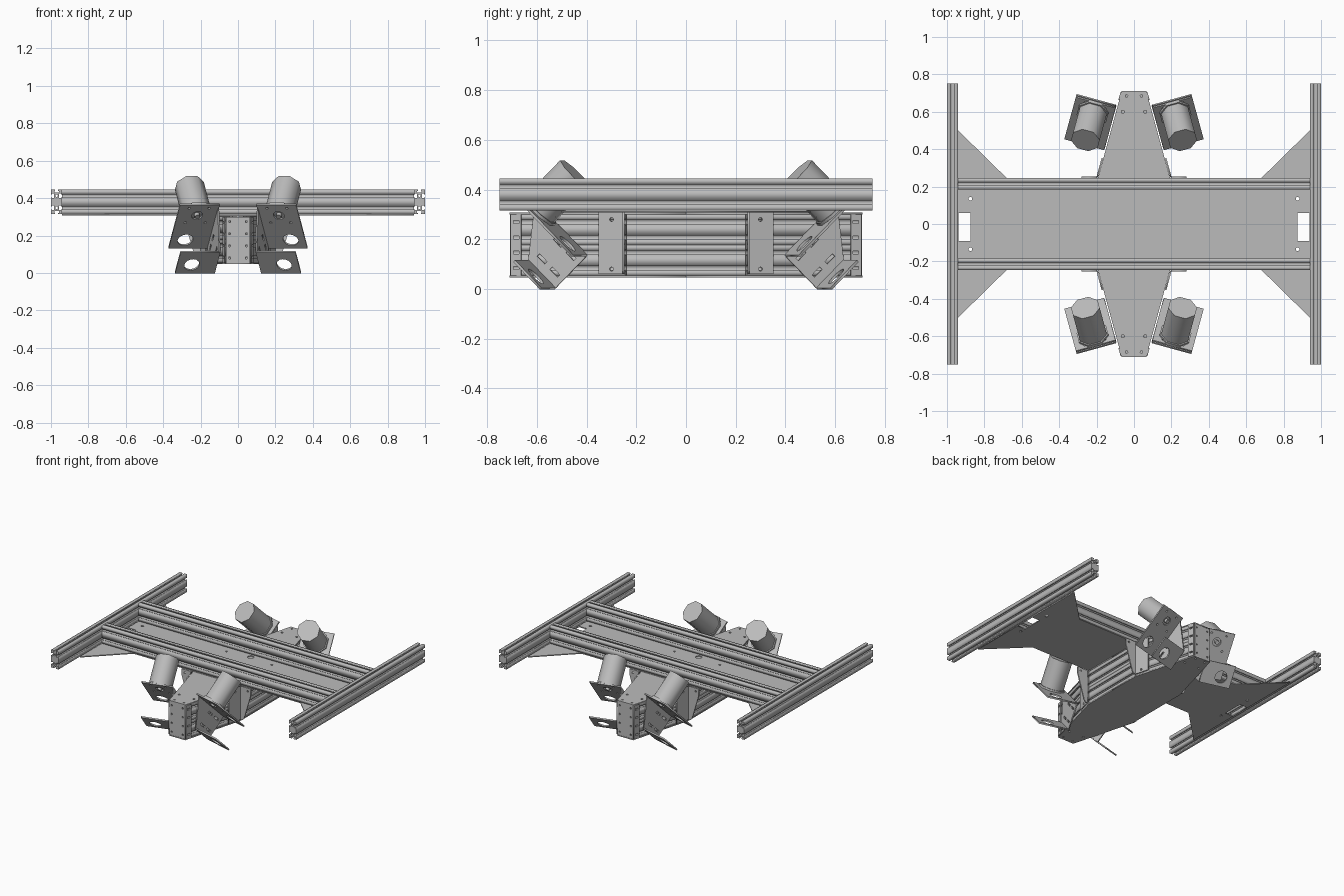
import bpy
import math
from mathutils import Matrix, Vector

old = bpy.data.objects.get("Cube")
if old:
    bpy.data.objects.remove(old, do_unlink=True)

grey = bpy.data.materials.new("aluminium_grey")
grey.use_nodes = True
colour = (0.5, 0.5, 0.5, 1)
grey.diffuse_color = colour
grey.node_tree.nodes["Principled BSDF"].inputs["Base Color"].default_value = colour

UP = Vector((0, 0, 1))


def frame(origin, x, y, z):
    m = Matrix((x, y, z)).transposed().to_4x4()
    m.translation = origin
    return m


def circle(x, y, r, n=16, turn=0.0):
    return [(x + r * math.cos(turn + math.tau * i / n),
             y + r * math.sin(turn + math.tau * i / n)) for i in range(n)]


def rect(x0, x1, y0, y1):
    return [(x0, y0), (x1, y0), (x1, y1), (x0, y1)]


def slab(name, loops, thick, matrix):
    """Solid from a flat outline (first loop) with holes (other loops)."""
    curve = bpy.data.curves.new(name, "CURVE")
    curve.dimensions = "2D"
    curve.fill_mode = "BOTH"
    curve.extrude = thick / 2
    for loop in loops:
        spline = curve.splines.new("POLY")
        spline.points.add(len(loop) - 1)
        for p, (x, y) in zip(spline.points, loop):
            p.co = (x, y, 0, 1)
        spline.use_cyclic_u = True
    temp = bpy.data.objects.new(name + "_outline", curve)
    bpy.context.collection.objects.link(temp)
    deps = bpy.context.evaluated_depsgraph_get()
    mesh = bpy.data.meshes.new_from_object(temp.evaluated_get(deps))
    bpy.data.objects.remove(temp, do_unlink=True)
    mesh.transform(matrix)
    if matrix.determinant() < 0:
        mesh.flip_normals()
    mesh.materials.clear()
    mesh.materials.append(grey)
    obj = bpy.data.objects.new(name, mesh)
    bpy.context.collection.objects.link(obj)
    return obj


def flat(name, loops, z, thick=0.007):
    return slab(name, loops, thick, Matrix.Translation((0, 0, z)))


def slotted_profile(w, h):
    """Rectangular rail section with T-slots and two bores."""
    corners = [Vector(c) for c in rect(-w / 2, w / 2, -h / 2, h / 2)]
    pts = []
    for i, a in enumerate(corners):
        b = corners[(i + 1) % 4]
        along = (b - a).normalized()
        inward = Vector((-along.y, along.x))
        pts.append(tuple(a))
        for f in ((0.5,) if i % 2 == 0 else (0.25, 0.75)):
            c = a.lerp(b, f)
            for u, d in ((-1, 0), (-1, 0.4), (-1.5, 0.4), (-1.5, 1),
                         (1.5, 1), (1.5, 0.4), (1, 0.4), (1, 0)):
                pts.append(tuple(c + along * u * 0.008 + inward * d * 0.016))
    return [pts] + [circle(0, s * h / 4, 0.007, 10) for s in (-1, 1)]


def rail(name, p0, p1, z, h=0.13):
    a, b = Vector((*p0, z)), Vector((*p1, z))
    d = (b - a).normalized()
    slab(name, slotted_profile(0.06, h), (b - a).length,
         frame((a + b) / 2, UP.cross(d), UP, d))


# Upper frame: two long side rails and two cross rails
for s, tag in ((1, "left"), (-1, "right")):
    rail("side_rail_" + tag, (s * 0.97, -0.75), (s * 0.97, 0.75), 0.38)
for s, tag in ((1, "back"), (-1, "front")):
    rail("cross_rail_" + tag, (-0.94, s * 0.215), (0.94, s * 0.215), 0.38)

# Deck plate with corner gussets, windows and bolt holes
quarter = [(0.94, 0.5), (0.68, 0.245)]
deck = quarter + [(-x, y) for x, y in reversed(quarter)]
deck += [(-x, -y) for x, y in deck]
holes = [rect(-0.007, 0.007, -0.007, 0.007)]
for s in (-1, 1):
    holes.append(rect(s * 0.905 - 0.032, s * 0.905 + 0.032, -0.09, 0.06))
    holes += [circle(s * 0.15, 0, 0.022), circle(0, s * 0.15, 0.022)]
    for k in (-1, 1):
        holes += [circle(s * 0.875, k * 0.135, 0.01, 10),
                  circle(s * 0.185, k * 0.13, 0.008, 10)]
flat("deck_plate", [deck] + holes, 0.311)

# Pod top plate and split floor plates
half = [(0.193, 0), (0.193, 0.245), (0.066, 0.71)]
half += [(-x, y) for x, y in reversed(half)]
for s, tag in ((1, "back"), (-1, "front")):
    outline = [(x, s * y) for x, y in half]
    bolts = [circle(k * 0.04, s * 0.685, 0.007, 8) for k in (-1, 1)]
    bolts += [circle(k * 0.06, s * 0.6, 0.008, 8) for k in (-1, 1)]
    flat("pod_top_" + tag, [outline] + bolts, 0.304)
    flat("pod_floor_" + tag, [outline] + bolts, 0.05)
    # End panel closing the tip
    bolts = [circle(k * 0.045, z, 0.006, 8)
             for k in (-1, 1) for z in (0.08, 0.145, 0.21, 0.275)]
    slab("pod_end_" + tag, [rect(-0.064, 0.064, 0.054, 0.3)] + bolts, 0.007,
         frame(Vector((0, s * 0.705, 0)), Vector((1, 0, 0)), UP, Vector((0, 1, 0))))

# Pod walls: two stacked rails on each straight side
for z in (0.115, 0.239):
    for sx in (-1, 1):
        rail("pod_wall_rail", (sx * 0.161, -0.24), (sx * 0.161, 0.24), z, 0.124)

# Four angled corners: wall rails, hanger, thruster bracket and motor
SLANT = math.radians(15.3)
for sx, side in ((1, "left"), (-1, "right")):
    for sy, end in ((1, "back"), (-1, "front")):
        tag = "_" + end + "_" + side
        out = Vector((sx * math.cos(SLANT), sy * math.sin(SLANT), 0))
        back = Vector((sx * math.sin(SLANT), -sy * math.cos(SLANT), 0))
        for z in (0.115, 0.239):
            rail("pod_slant_rail" + tag, (sx * 0.161, sy * 0.237),
                 (sx * 0.036, sy * 0.692), z, 0.124)

        # Bent end tab with slots over the rail tips
        tip = Vector((sx * 0.066, sy * 0.705, 0)) + out * 0.003
        slots = [rect(0.012, 0.035, z - 0.006, z + 0.006)
                 for z in (0.084, 0.146, 0.208, 0.27)]
        slab("end_tab" + tag, [rect(0, 0.045, 0.054, 0.3)] + slots, 0.006,
             frame(tip, back, UP, out))

        # Hanger: plate along the slanted wall and tapered flange
        root = Vector((sx * 0.195, sy * 0.25, 0)) + out * 0.002
        bolts = [circle(-0.05, z, 0.008, 10) for z in (0.08, 0.28)]
        slab("hanger_plate" + tag, [rect(-0.105, 0, 0.06, 0.308)] + bolts, 0.008,
             frame(root, back, UP, out))
        flange = [(0, 0.06), (0.015, 0.06), (0.03, 0.075), (0.085, 0.26),
                  (0.085, 0.308), (0, 0.308)]
        slab("hanger_flange" + tag, [flange, circle(0.06, 0.285, 0.007, 10)], 0.008,
             frame(root, Vector((sx, 0, 0)), UP, Vector((0, sy, 0))))

        # Thruster bracket in its own tilted frame
        t = (back - UP).normalized()
        n = (back + UP).normalized()
        centre = Vector((sx * 0.235, sy * 0.54, 0.25))
        mount = rect(-0.11, 0.11, -0.165, 0.165)
        bolts = [circle(k * 0.055, -0.085 + j * 0.055, 0.007, 8)
                 for k in (-1, 1) for j in (-1, 1)]
        slab("motor_mount" + tag,
             [mount, circle(0.03, 0.1, 0.042), circle(0, -0.085, 0.03)] + bolts,
             0.01, frame(centre, out, t, n))
        slab("lower_plate" + tag,
             [rect(-0.11, 0.11, 0.007, 0.165), circle(0.03, 0.1, 0.042)],
             0.01, frame(centre - n * 0.187, out, t, n))
        wall = [(-0.14, 0), (0.165, 0), (0.165, -0.187), (0.007, -0.187)]
        slots = [rect(x, x + 0.045, y - 0.007, y + 0.007)
                 for x in (0.02, 0.095) for y in (-0.045, -0.14)]
        slab("bracket_wall" + tag, [wall] + slots, 0.008,
             frame(centre - out * 0.108, t, n, out))

        # Eight-sided motor with collar and shaft
        base = centre - t * 0.085
        turn = math.pi / 8
        for part, r, lo, hi in (("motor_collar", 0.088, 0.005, 0.017),
                                ("motor_body", 0.08, 0.017, 0.22),
                                ("motor_shaft", 0.015, -0.015, 0.006)):
            slab(part + tag, [circle(0, 0, r, 8, turn)], hi - lo,
                 frame(base + n * (lo + hi) / 2, out, t, n))
